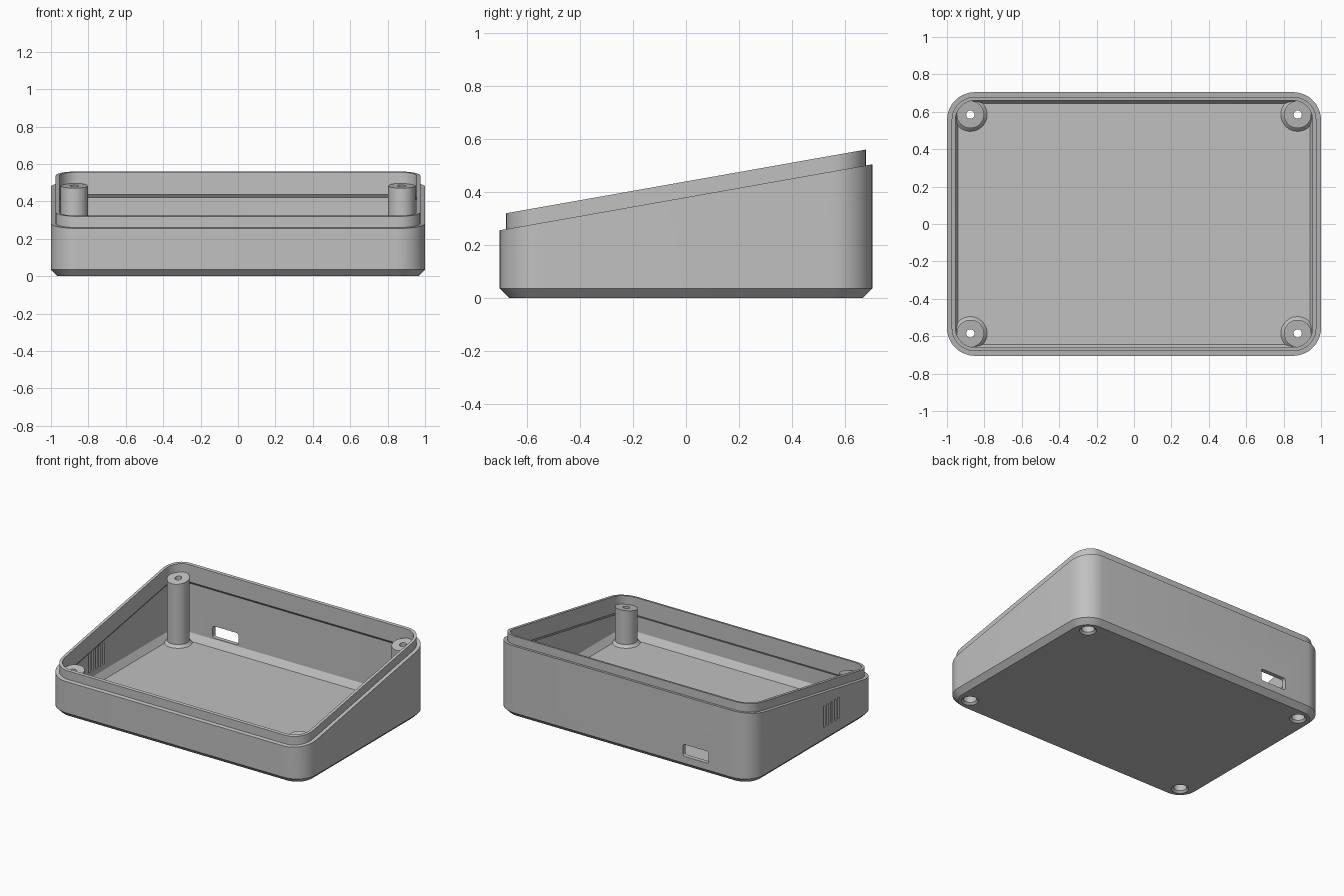
import bpy, bmesh, math
from mathutils import Matrix, Vector

cube = bpy.data.objects.get("Cube")
if cube:
    bpy.data.objects.remove(cube, do_unlink=True)

HALF_X, HALF_Y, CORNER = 1.0, 0.705, 0.15
FLOOR = 0.03

grey = bpy.data.materials.new("light_grey_plastic")
grey.use_nodes = True
colour = (0.53, 0.53, 0.53, 1)
grey.diffuse_color = colour
grey.node_tree.nodes["Principled BSDF"].inputs["Base Color"].default_value = colour


def shoulder(y):
    """Height of the sloping rim plane."""
    return 0.38 + 0.177 * y


def make_object(name, bm):
    bmesh.ops.recalc_face_normals(bm, faces=bm.faces)
    mesh = bpy.data.meshes.new(name)
    bm.to_mesh(mesh)
    bm.free()
    mesh.materials.append(grey)
    obj = bpy.data.objects.new(name, mesh)
    bpy.context.collection.objects.link(obj)
    return obj


def smooth(obj):
    bpy.ops.object.select_all(action="DESELECT")
    obj.select_set(True)
    bpy.context.view_layer.objects.active = obj
    bpy.ops.object.shade_smooth_by_angle(angle=math.radians(30))


def rounded_rect(hx, hy, r, steps=10):
    points = []
    for quarter, (sx, sy) in enumerate([(1, 1), (-1, 1), (-1, -1), (1, -1)]):
        for i in range(steps + 1):
            a = math.pi / 2 * (quarter + i / steps)
            points.append((sx * (hx - r) + r * math.cos(a),
                           sy * (hy - r) + r * math.sin(a)))
    return points


def circle(r, steps=32):
    return [(r * math.cos(2 * math.pi * i / steps),
             r * math.sin(2 * math.pi * i / steps)) for i in range(steps)]


def skin(bm, rings, closed=False):
    """Join rings of points with quads; cap the ends or close the loop."""
    loops = [[bm.verts.new(p) for p in ring] for ring in rings]
    pairs = list(zip(loops, loops[1:]))
    if closed:
        pairs.append((loops[-1], loops[0]))
    for a, b in pairs:
        for i in range(len(a)):
            j = (i + 1) % len(a)
            bm.faces.new((a[i], a[j], b[j], b[i]))
    if not closed:
        bm.faces.new(loops[0])
        bm.faces.new(loops[-1])


# Case shell: section of (inset, height, follows the sloping rim)
section = [
    (0.035, 0, False), (0, 0.035, False), (0, 0, True),        # outer wall
    (0.025, 0, True), (0.025, 0.06, True),                     # stepped lip
    (0.045, 0.06, True), (0.045, -0.06, True), (0.03, -0.08, True),
    (0.03, 0.075, False), (0.06, FLOOR, False),                # inner wall
]
rings = []
for inset, h, sloped in section:
    outline = rounded_rect(HALF_X - inset, HALF_Y - inset, CORNER - inset)
    rings.append([(x, y, h + (shoulder(y) if sloped else 0)) for x, y in outline])
bm = bmesh.new()
skin(bm, rings)
case = make_object("case_shell", bm)

# Cutters: cable slot, side vents and screw holes
posts = [(sx * 0.875, sy * 0.585) for sx in (-1, 1) for sy in (-1, 1)]
bm = bmesh.new()
slot = rounded_rect(0.1, 0.042, 0.015, 4)
skin(bm, [[(x - 0.57, y, z + 0.125) for x, z in slot] for y in (0.62, 0.8)])
for i in range(5):
    place = Matrix.Translation((-1, -0.19 + (i - 2) * 0.04, 0.19))
    bmesh.ops.create_cube(bm, size=1, matrix=place @ Matrix.Diagonal((0.2, 0.016, 0.15, 1)))
for px, py in posts:
    skin(bm, [[(px + x, py + y, z) for x, y in circle(0.055)] for z in (-0.1, 0.06)])
cutter = make_object("opening_cutter", bm)
cutter.hide_render = True

cut = case.modifiers.new("openings", "BOOLEAN")
cut.operation = "DIFFERENCE"
cut.solver = "EXACT"
cut.object = cutter
bpy.context.view_layer.objects.active = case
bpy.ops.object.modifier_apply(modifier=cut.name)
bpy.data.objects.remove(cutter, do_unlink=True)
smooth(case)

# Screw posts: flared foot, sloping top, through hole and screw head recess
post_section = [
    (0.055, FLOOR, False), (0.09, FLOOR, False), (0.073, FLOOR + 0.018, False),
    (0.073, 0, True), (0.022, 0, True), (0.022, 0.1, False),
    (0.042, 0.1, False), (0.042, 0.013, False), (0.055, 0, False),
]
for px, py in posts:
    rings = []
    for r, h, sloped in post_section:
        rings.append([(px + x, py + y, h + (shoulder(py + y) if sloped else 0))
                      for x, y in circle(r)])
    bm = bmesh.new()
    skin(bm, rings, closed=True)
    name = ("back" if py > 0 else "front") + ("_left" if px > 0 else "_right")
    smooth(make_object(name + "_screw_post", bm))
